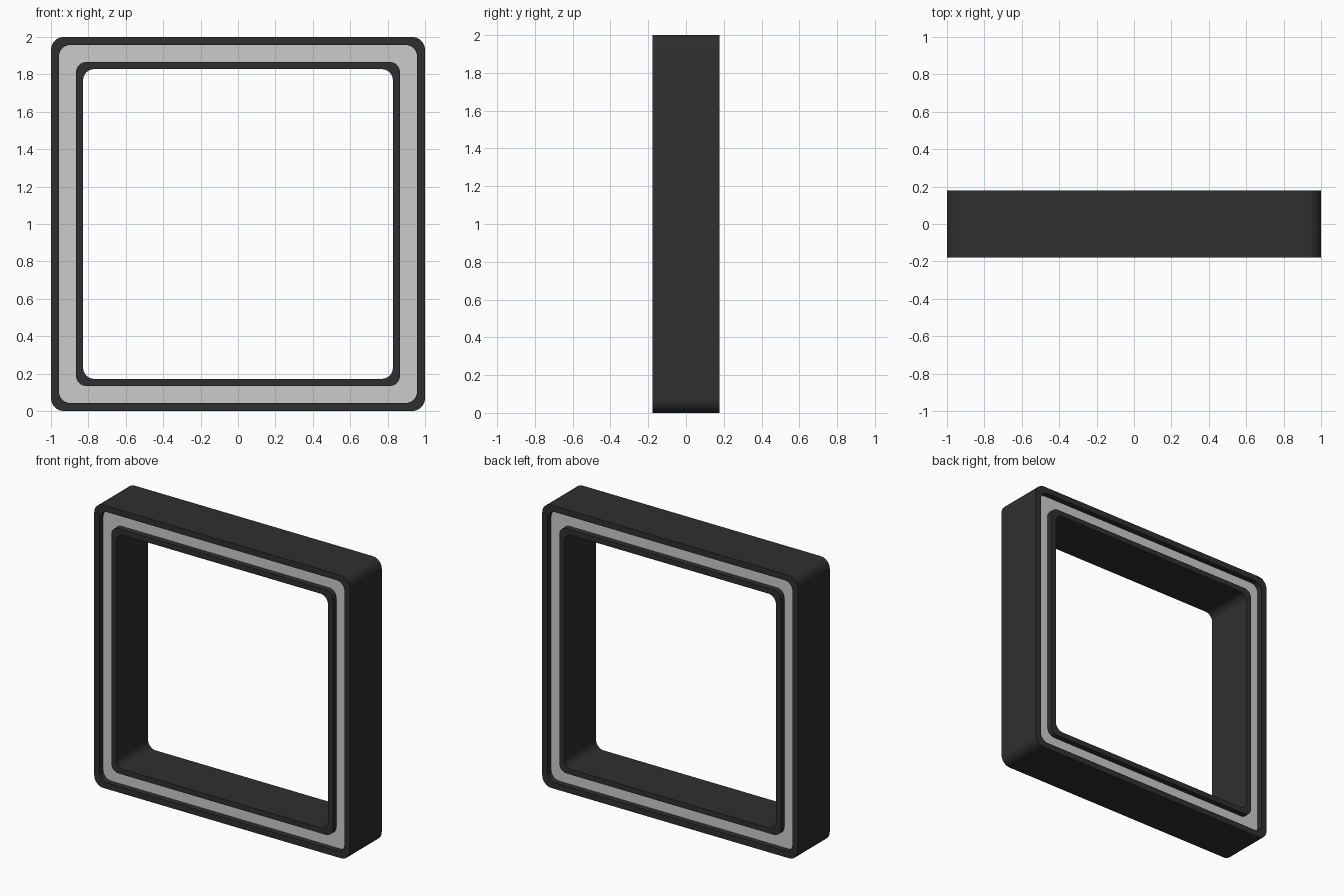
import bpy, bmesh, math

if "Cube" in bpy.data.objects:
    bpy.data.objects.remove(bpy.data.objects["Cube"])

SEG = 10  # segments per rounded corner


def rounded_square(half, r):
    """Points of a rounded square in x/z, centred on z = 1."""
    pts = []
    for q, (sx, sz) in enumerate(((1, 1), (-1, 1), (-1, -1), (1, -1))):
        for i in range(SEG + 1):
            a = math.radians(90) * (q + i / SEG)
            pts.append((sx * (half - r) + r * math.cos(a),
                        1 + sz * (half - r) + r * math.sin(a)))
    return pts


def square_sweep(name, section, mat=None):
    """Sweep a closed section of (half size, corner radius, y) round the frame."""
    bm = bmesh.new()
    loops = [[bm.verts.new((x, y, z)) for x, z in rounded_square(h, r)]
             for h, r, y in section]
    for a, b in zip(loops, loops[1:] + loops[:1]):
        n = len(a)
        for i in range(n):
            j = (i + 1) % n
            bm.faces.new((a[i], a[j], b[j], b[i]))
    bmesh.ops.recalc_face_normals(bm, faces=bm.faces)
    mesh = bpy.data.meshes.new(name)
    bm.to_mesh(mesh)
    bm.free()
    ob = bpy.data.objects.new(name, mesh)
    bpy.context.collection.objects.link(ob)
    if mat:
        mesh.materials.append(mat)
    bpy.ops.object.select_all(action='DESELECT')
    ob.select_set(True)
    bpy.context.view_layer.objects.active = ob
    bpy.ops.object.shade_smooth_by_angle(angle=math.radians(30))
    return ob


dark = bpy.data.materials.new("dark_casing")
dark.diffuse_color = (0.03, 0.028, 0.028, 1)
dark.use_nodes = True
dark.node_tree.nodes["Principled BSDF"].inputs["Base Color"].default_value = dark.diffuse_color

DEPTH, FLOOR = 0.178, 0.135
OUTER, GROOVE_OUT, GROOVE_IN, HOLE = (1, 0.07), (0.957, 0.06), (0.866, 0.055), (0.828, 0.06)

# Dark frame with a groove in the front and the back
half_section = [(*OUTER, -DEPTH), (*GROOVE_OUT, -DEPTH), (*GROOVE_OUT, -FLOOR),
                (*GROOVE_IN, -FLOOR), (*GROOVE_IN, -DEPTH), (*HOLE, -DEPTH)]
back_section = [(h, r, -y) for h, r, y in reversed(half_section)]
square_sweep("frame", half_section + back_section, dark)

# Grey light strips lying in the grooves
for name, side in (("front_strip", -1), ("back_strip", 1)):
    low, high = side * (FLOOR - 0.002), side * (FLOOR + 0.004)
    square_sweep(name, [(*GROOVE_OUT, low), (*GROOVE_OUT, high),
                        (*GROOVE_IN, high), (*GROOVE_IN, low)])
